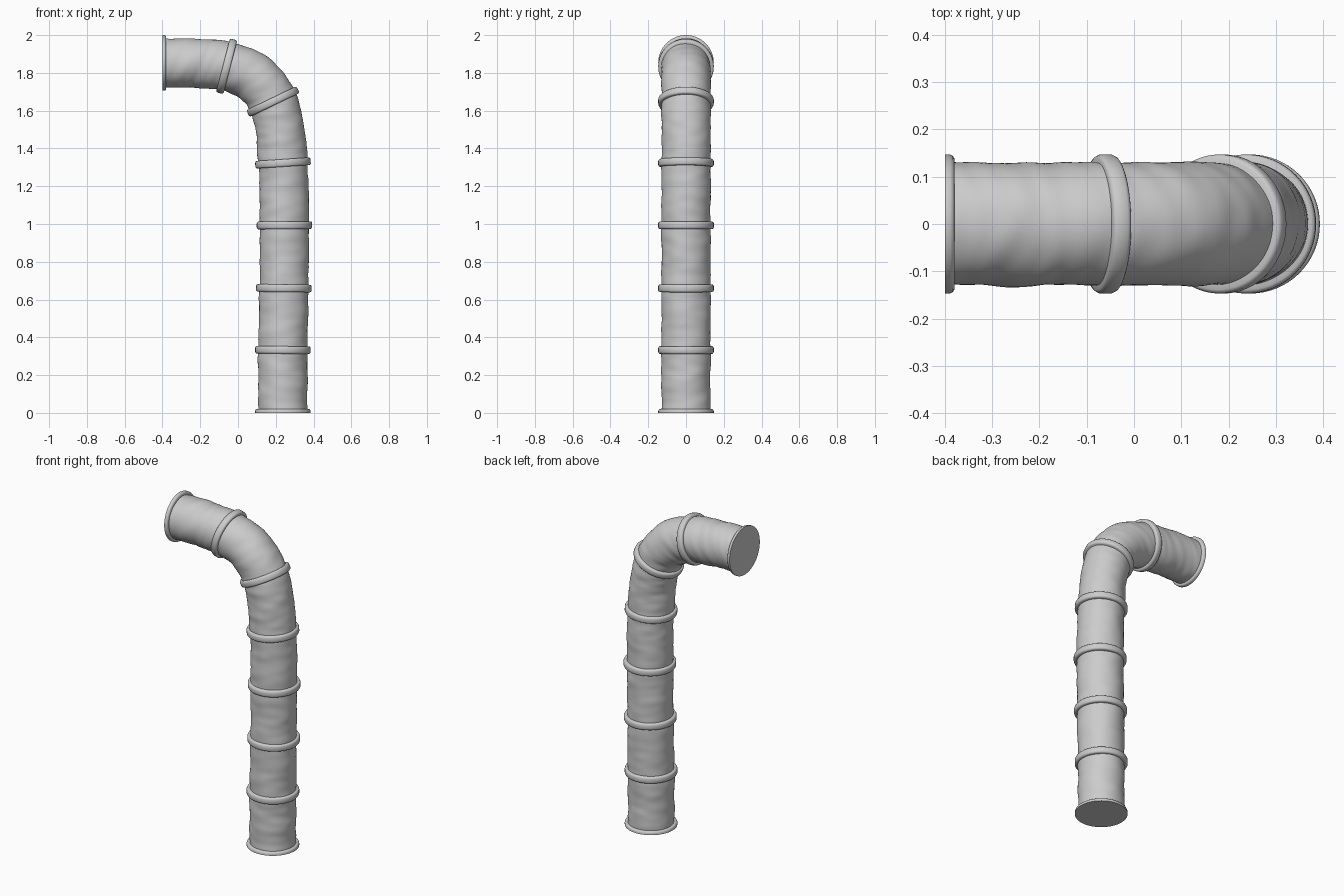
import bpy, bmesh, math
from mathutils import Vector, noise

cube = bpy.data.objects.get("Cube")
if cube:
    bpy.data.objects.remove(cube, do_unlink=True)

SIDES = 64
STEPS = 24
RADIUS = 0.130
RING = 0.147

grey = bpy.data.materials.new("light grey")
grey.use_nodes = True
colour = (0.6, 0.6, 0.6, 1)
grey.diffuse_color = colour
grey.node_tree.nodes["Principled BSDF"].inputs["Base Color"].default_value = colour

# Centre line of the pipe, as (x, z)
path = [Vector((x, 0, z)) for x, z in [
    (0.238, 0), (0.238, 0.333), (0.243, 0.66), (0.246, 0.993), (0.238, 1.323),
    (0.222, 1.5), (0.185, 1.648), (0.108, 1.755), (-0.06, 1.835),
    (-0.22, 1.849), (-0.4, 1.853)]]


def tangent(i):
    if i == 0:
        return Vector((0, 0, 1))
    if i == len(path) - 1:
        return Vector((-1, 0, 0))
    a, b = path[i] - path[i - 1], path[i + 1] - path[i]
    return (a.normalized() * b.length + b.normalized() * a.length).normalized()


def sample(i, t):
    """Point and direction on the smooth curve between path points i and i + 1."""
    p, q = path[i], path[i + 1]
    size = (q - p).length
    m, n = tangent(i) * size, tangent(i + 1) * size
    pos = (p * (2*t**3 - 3*t**2 + 1) + m * (t**3 - 2*t**2 + t)
           + q * (3*t**2 - 2*t**3) + n * (t**3 - t**2))
    way = (p - q) * (6*t**2 - 6*t) + m * (3*t**2 - 4*t + 1) + n * (3*t**2 - 2*t)
    return pos, way.normalized()


def loft(name, sections, cap_start=False, cap_end=False, closed=False):
    """Skin circles given as (centre, direction, radius function)."""
    bm = bmesh.new()
    loops = []
    for centre, way, radius in sections:
        side = Vector((0, 1, 0))
        out = side.cross(way)
        loop = []
        for k in range(SIDES):
            a = math.tau * k / SIDES
            ray = out * math.cos(a) + side * math.sin(a)
            loop.append(bm.verts.new(centre + ray * radius(centre, ray)))
        loops.append(loop)
    pairs = list(zip(loops, loops[1:]))
    if closed:
        pairs.append((loops[-1], loops[0]))
    for a, b in pairs:
        for k in range(SIDES):
            j = (k + 1) % SIDES
            bm.faces.new((a[k], a[j], b[j], b[k]))
    if cap_start:
        bm.faces.new(loops[0])
    if cap_end:
        bm.faces.new(loops[-1])
    bmesh.ops.recalc_face_normals(bm, faces=bm.faces)
    mesh = bpy.data.meshes.new(name)
    bm.to_mesh(mesh)
    bm.free()
    mesh.materials.append(grey)
    obj = bpy.data.objects.new(name, mesh)
    bpy.context.collection.objects.link(obj)
    bpy.ops.object.select_all(action='DESELECT')
    obj.select_set(True)
    bpy.context.view_layer.objects.active = obj
    bpy.ops.object.shade_smooth_by_angle(angle=math.radians(40))
    return obj


# Crumpled flexible pipe: wrinkles run mostly around the pipe
along = 0
sections = []
last = path[0]
for i in range(len(path) - 1):
    for s in range(STEPS + (i == len(path) - 2)):
        pos, way = sample(i, s / STEPS)
        along += (pos - last).length
        last = pos

        def crumple(centre, ray, d=along):
            broad = noise.noise(ray * 0.9 + Vector((0, 0, d * 9)))
            fine = noise.noise(ray * 1.3 + Vector((7, 3, d * 24)))
            return RADIUS + 0.005 * broad + 0.003 * fine
        sections.append((pos, way, crumple))
loft("flexible_pipe", sections)

# Rounded clamp rings; each is a (offset along pipe, radius) profile
HALF = 0.02
bulge = [(-HALF, 0.12), (-HALF, 0.139), (-0.017, 0.144), (-0.011, RING),
         (0.011, RING), (0.017, 0.144), (HALF, 0.139), (HALF, 0.12)]


def ring(name, i, profile, **caps):
    way = tangent(i)
    loft(name, [(path[i] + way * d, way, lambda c, r, size=size: size)
                for d, size in profile], **caps)


for n, i in enumerate((1, 2, 3, 4, 6, 8)):
    ring(f"clamp_ring_{n + 1}", i, bulge, closed=True)

# Half rings with flat discs close both ends
ring("base_end_cap", 0, [(0, RING)] + bulge[4:], cap_start=True)
ring("outlet_end_cap", len(path) - 1, bulge[:4] + [(0, RING)], cap_end=True)
